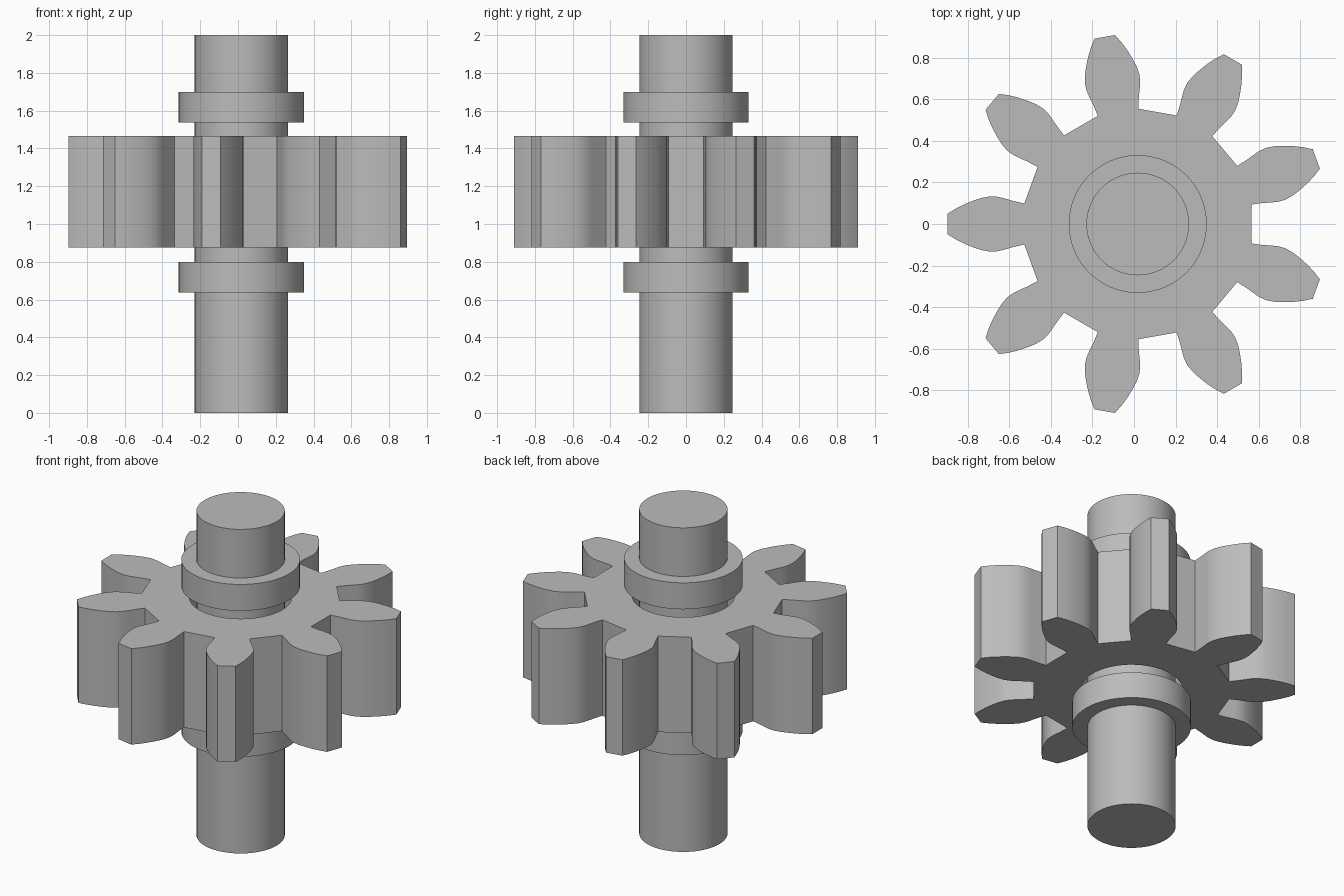
import bpy, bmesh, math

if "Cube" in bpy.data.objects:
    bpy.data.objects.remove(bpy.data.objects["Cube"], do_unlink=True)

CX = 0.018        # axis of the shaft
TEETH = 9
SHAFT_R, BORE_R, COLLAR_R = 0.247, 0.287, 0.332

steel = bpy.data.materials.new("grey steel")
steel.use_nodes = True
GREY = (0.5, 0.5, 0.5, 1)
steel.diffuse_color = GREY
steel.node_tree.nodes["Principled BSDF"].inputs["Base Color"].default_value = GREY


def finish(obj):
    if not obj.data.materials:
        obj.data.materials.append(steel)
    bpy.ops.object.select_all(action='DESELECT')
    obj.select_set(True)
    bpy.context.view_layer.objects.active = obj
    bpy.ops.object.shade_smooth_by_angle(angle=math.radians(25))


def cylinder(name, radius, z0, z1):
    bpy.ops.mesh.primitive_cylinder_add(vertices=64, radius=radius, depth=z1 - z0,
                                        location=(CX, 0, (z0 + z1) / 2))
    obj = bpy.context.object
    obj.name = name
    finish(obj)


def ring(name, outer, inner, z0, z1):
    """Extrude an outline with a round hole into a solid."""
    bm = bmesh.new()
    edges = []
    for loop in (outer, inner):
        verts = [bm.verts.new((x, y, z0)) for x, y in loop]
        edges += [bm.edges.new((v, verts[i - 1])) for i, v in enumerate(verts)]
    bmesh.ops.triangle_fill(bm, edges=edges, use_beauty=True)
    moved = bmesh.ops.extrude_face_region(bm, geom=bm.faces[:], use_keep_orig=True)
    top = [g for g in moved["geom"] if isinstance(g, bmesh.types.BMVert)]
    bmesh.ops.translate(bm, verts=top, vec=(0, 0, z1 - z0))
    bmesh.ops.recalc_face_normals(bm, faces=bm.faces[:])
    mesh = bpy.data.meshes.new(name)
    bm.to_mesh(mesh)
    bm.free()
    obj = bpy.data.objects.new(name, mesh)
    obj.location.x = CX
    bpy.context.collection.objects.link(obj)
    finish(obj)


def circle(radius, n=64):
    return [(radius * math.cos(math.tau * i / n), radius * math.sin(math.tau * i / n))
            for i in range(n)]


# One tooth flank: distance along the tooth, half width
flank = [(0.546, 0.099), (0.6, 0.111), (0.645, 0.124), (0.675, 0.131), (0.71, 0.133),
         (0.75, 0.126), (0.79, 0.113), (0.835, 0.095), (0.875, 0.075), (0.915, 0.05)]
tooth = [(r, -w) for r, w in flank] + [(r, w) for r, w in reversed(flank)]

outline = []
for i in range(TEETH):
    a = math.pi + math.tau * i / TEETH
    c, s = math.cos(a), math.sin(a)
    outline += [(r * c - w * s, r * s + w * c) for r, w in tooth]

# Toothed wheel with a clearance bore
ring("gear_wheel", outline, circle(BORE_R), 0.875, 1.467)

# Shaft and its two collars
cylinder("shaft", SHAFT_R, 0, 2)
for name, z0 in (("lower_collar", 0.637), ("upper_collar", 1.537)):
    cylinder(name, COLLAR_R, z0, z0 + 0.163)
